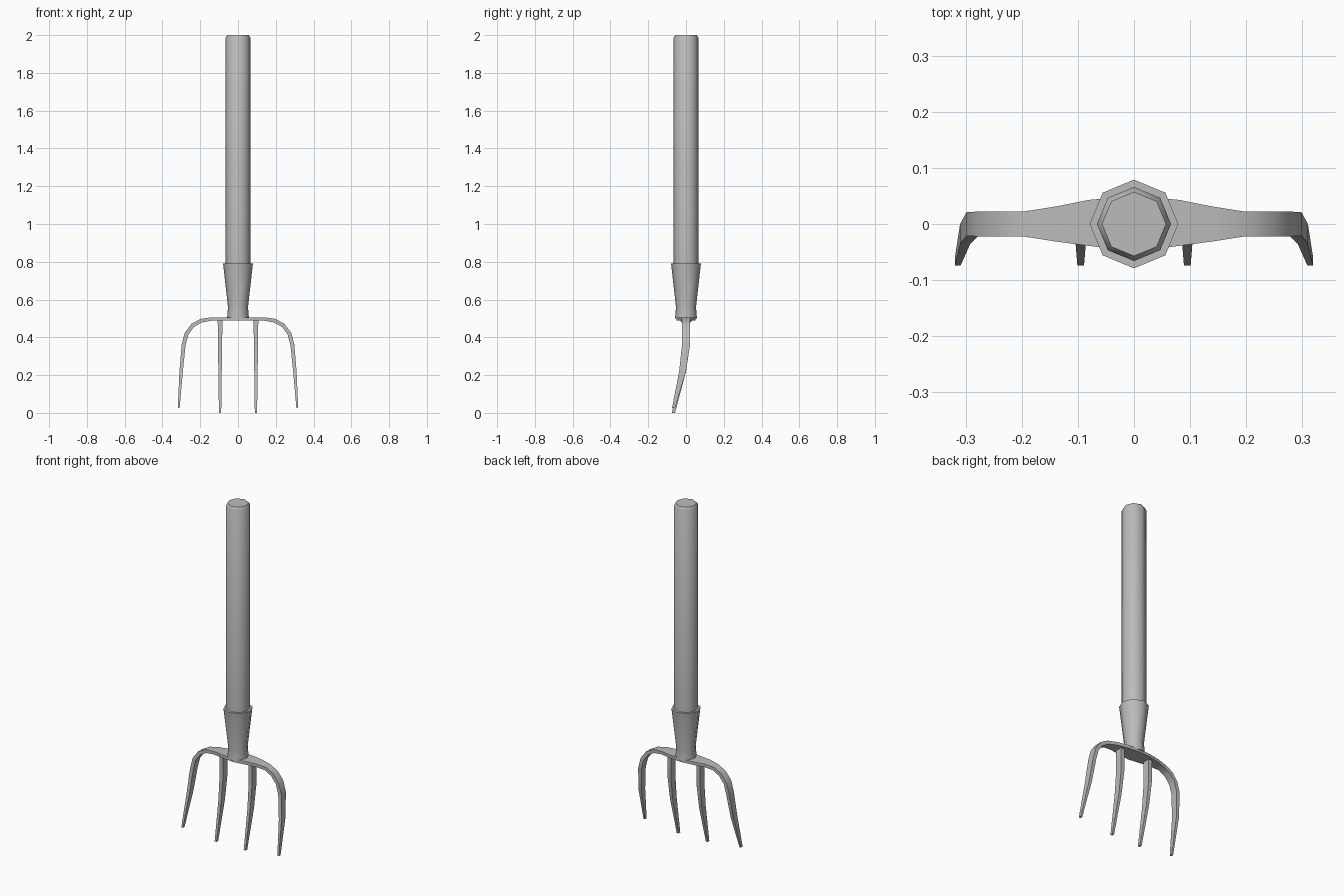
import bpy, bmesh, math
from mathutils import Vector

cube = bpy.data.objects.get("Cube")
if cube:
    bpy.data.objects.remove(cube)

grey = bpy.data.materials.new("plain grey")
grey.use_nodes = True
grey.diffuse_color = (0.5, 0.5, 0.5, 1)
grey.node_tree.nodes["Principled BSDF"].inputs["Base Color"].default_value = (0.5, 0.5, 0.5, 1)


def loft(name, rings, angle):
    """Skin a list of equal-length rings and cap both ends."""
    bm = bmesh.new()
    loops = [[bm.verts.new(p) for p in ring] for ring in rings]
    n = len(loops[0])
    for a, b in zip(loops, loops[1:]):
        for i in range(n):
            j = (i + 1) % n
            bm.faces.new((a[i], a[j], b[j], b[i]))
    bm.faces.new(loops[0])
    bm.faces.new(loops[-1])
    bmesh.ops.recalc_face_normals(bm, faces=bm.faces)
    mesh = bpy.data.meshes.new(name)
    bm.to_mesh(mesh)
    bm.free()
    mesh.materials.append(grey)
    obj = bpy.data.objects.new(name, mesh)
    bpy.context.collection.objects.link(obj)
    bpy.ops.object.select_all(action='DESELECT')
    obj.select_set(True)
    bpy.context.view_layer.objects.active = obj
    bpy.ops.object.shade_smooth_by_angle(angle=math.radians(angle))
    return obj


def lathe(name, profile, angle, sides=8):
    turns = [i * math.tau / sides for i in range(sides)]
    return loft(name, [[(r * math.cos(t), r * math.sin(t), z) for t in turns]
                       for r, z in profile], angle)


def sweep(name, sections, angle):
    """Rectangular bar; each section is x, z, y centre, half depth, thickness."""
    rings = []
    for i, (x, z, y, d, t) in enumerate(sections):
        p, q = sections[max(i - 1, 0)], sections[min(i + 1, len(sections) - 1)]
        along = Vector((q[0] - p[0], q[1] - p[1])).normalized()
        nx, nz = -along.y * t / 2, along.x * t / 2
        rings.append([(x + s * nx, y + k * d, z + s * nz)
                      for s, k in ((1, -1), (1, 1), (-1, 1), (-1, -1))])
    return loft(name, rings, angle)


# Octagonal shaft with a chamfered top
lathe("handle", [(0.066, 0.7), (0.066, 1.985), (0.057, 2.0)], 50)

# Tapered socket with a flared foot
lathe("socket", [(0.058, 0.5), (0.053, 0.56), (0.079, 0.79)], 50)

# Crossbar that bends down into the two outer tines
half = [
    (0.08, 0.497, 0.002, 0.041, 0.018),
    (0.14, 0.497, 0, 0.031, 0.018),
    (0.195, 0.488, 0, 0.022, 0.020),
    (0.24, 0.463, 0, 0.022, 0.021),
    (0.272, 0.42, 0, 0.022, 0.021),
    (0.288, 0.36, 0, 0.021, 0.021),
    (0.301, 0.22, -0.018, 0.018, 0.018),
    (0.314, 0.025, -0.066, 0.008, 0.010),
]
mirrored = [(-s[0], *s[1:]) for s in reversed(half)]
sweep("crossbar_and_outer_tines", mirrored + [(0, 0.497, 0, 0.05, 0.018)] + half, 30)

# Two straight inner tines curving forward
for side, x in (("left", 0.095), ("right", -0.095)):
    sweep(side + "_inner_tine", [
        (x, 0.495, 0, 0.022, 0.025),
        (x, 0.36, 0, 0.021, 0.022),
        (x, 0.22, -0.018, 0.018, 0.018),
        (x, 0, -0.066, 0.008, 0.012),
    ], 30)
